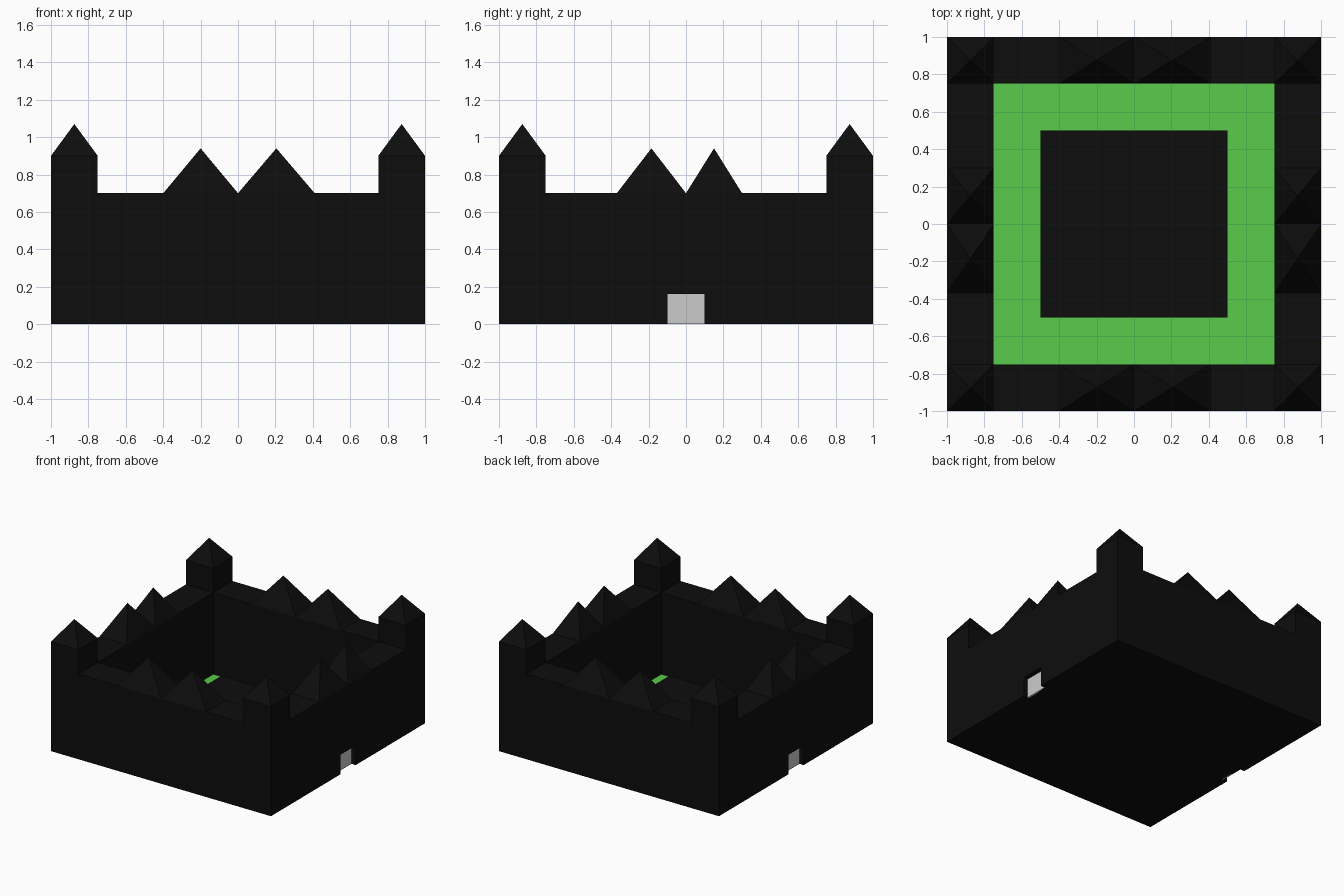
import bpy, bmesh

if "Cube" in bpy.data.objects:
    bpy.data.objects.remove(bpy.data.objects["Cube"])


def material(name, rgb):
    m = bpy.data.materials.new(name)
    m.diffuse_color = (*rgb, 1)
    m.use_nodes = True
    m.node_tree.nodes["Principled BSDF"].inputs["Base Color"].default_value = m.diffuse_color
    return m


BLACK = material("black_stone", (0.004, 0.004, 0.004))
GREEN = material("grass", (0.1, 0.6, 0.07))


def finish(name, bm, mat=None):
    bmesh.ops.recalc_face_normals(bm, faces=bm.faces)
    me = bpy.data.meshes.new(name)
    bm.to_mesh(me)
    bm.free()
    ob = bpy.data.objects.new(name, me)
    bpy.context.collection.objects.link(ob)
    if mat:
        me.materials.append(mat)
    return ob


def rect(bm, x0, x1, y0, y1, z):
    return [bm.verts.new(p) for p in
            ((x0, y0, z), (x1, y0, z), (x1, y1, z), (x0, y1, z))]


def bridge(bm, a, b):
    for i in range(4):
        j = (i + 1) % 4
        bm.faces.new((a[i], a[j], b[j], b[i]))


def block(name, x0, x1, y0, y1, z0, z1, mat=None, tip=None):
    """Box, optionally capped with a pyramid reaching height tip."""
    bm = bmesh.new()
    low = rect(bm, x0, x1, y0, y1, z0)
    bm.faces.new(low)
    top = low
    if z1 > z0:
        top = rect(bm, x0, x1, y0, y1, z1)
        bridge(bm, low, top)
    if tip:
        apex = bm.verts.new(((x0 + x1) / 2, (y0 + y1) / 2, tip))
        for i in range(4):
            bm.faces.new((top[i], top[(i + 1) % 4], apex))
    else:
        bm.faces.new(top)
    return finish(name, bm, mat)


def ring(name, outer, inner, z0, z1, mat):
    """Square frame."""
    bm = bmesh.new()
    loops = [rect(bm, -r, r, -r, r, z) for r, z in
             ((outer, z0), (outer, z1), (inner, z1), (inner, z0))]
    for i in range(4):
        bridge(bm, loops[i], loops[(i + 1) % 4])
    return finish(name, bm, mat)


# Curtain wall, courtyard floor, grass and central platform
wall = ring("curtain_wall", 1, 0.75, 0, 0.7, BLACK)
block("courtyard_base", -0.75, 0.75, -0.75, 0.75, 0, 0.02, BLACK)
ring("grass", 0.75, 0.5, 0.02, 0.03, GREEN)
block("central_keep", -0.5, 0.5, -0.5, 0.5, 0.02, 0.18, BLACK)

for s in (-1, 1):
    # Recessed gates in the left and right walls
    a, b = sorted((s * 0.96, s * 1.1))
    cutter = block("gate_cutter", a, b, -0.1, 0.1, -0.1, 0.16, BLACK)
    cutter.hide_render = True
    mod = wall.modifiers.new("gate_recess", "BOOLEAN")
    mod.operation = "DIFFERENCE"
    mod.solver = "EXACT"
    mod.object = cutter
    bpy.context.view_layer.objects.active = wall
    bpy.ops.object.modifier_apply(modifier=mod.name)
    bpy.data.objects.remove(cutter)
    a, b = sorted((s * 0.95, s * 0.962))
    block("gate", a, b, -0.1, 0.1, 0, 0.16)

    # Pyramid roofs along the walls
    a, b = sorted((s * 0.75, s * 1.0))
    for lo, hi in ((-0.4, 0), (0, 0.41)):
        block("wall_roof", lo, hi, a, b, 0.7, 0.7, BLACK, 0.94)
    for lo, hi in ((-0.37, 0), (0, 0.3)):
        block("wall_roof", a, b, lo, hi, 0.7, 0.7, BLACK, 0.94)

    # Corner towers
    for t in (-1, 1):
        c, d = sorted((t * 0.75, t * 1.0))
        block("corner_tower", a, b, c, d, 0.7, 0.9, BLACK, 1.07)
